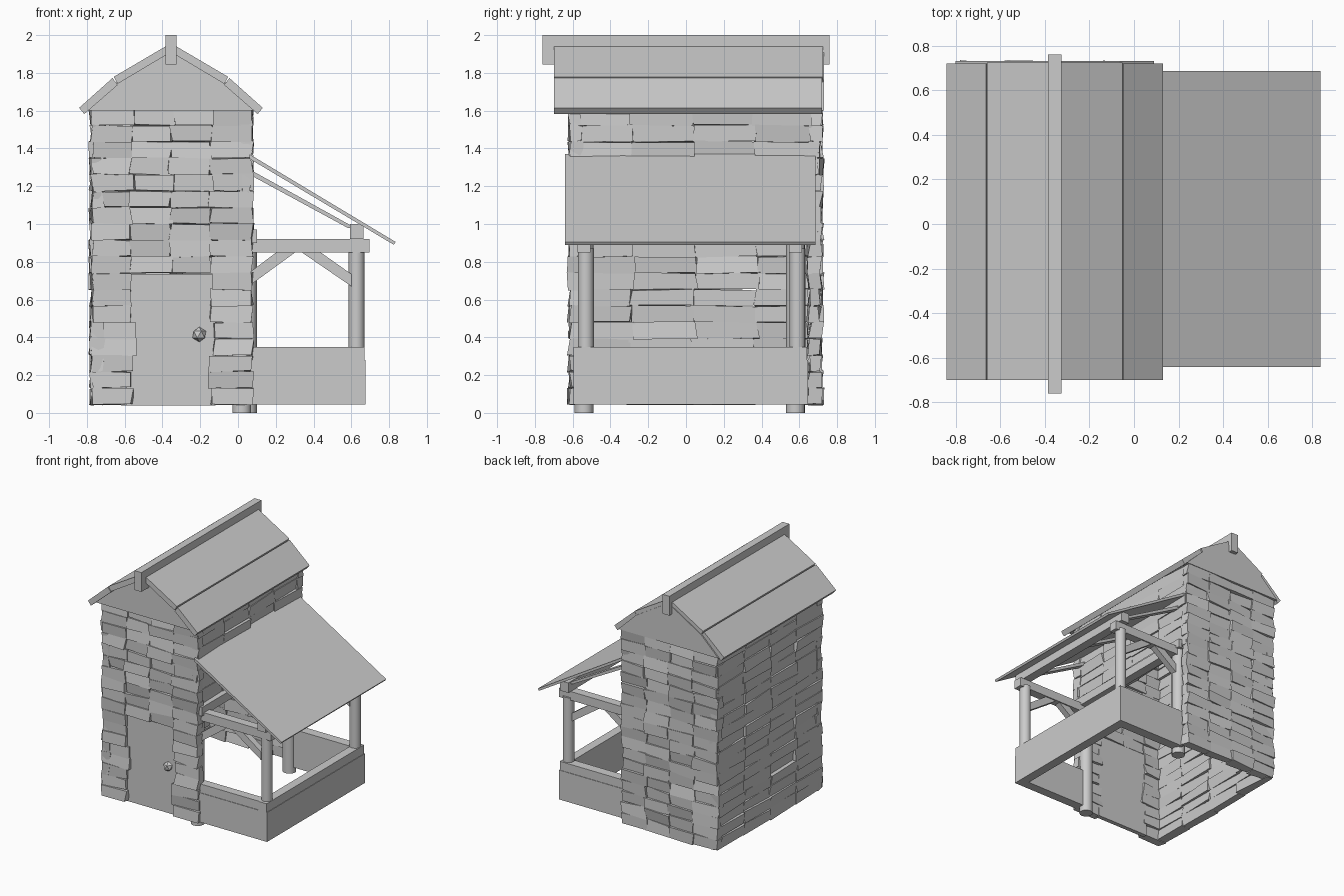
import bpy, bmesh, random

if "Cube" in bpy.data.objects:
    bpy.data.objects.remove(bpy.data.objects["Cube"])

random.seed(7)
CX = -0.355  # ridge line of the tower


def finish(bm, name):
    bmesh.ops.recalc_face_normals(bm, faces=bm.faces)
    me = bpy.data.meshes.new(name)
    bm.to_mesh(me)
    bm.free()
    ob = bpy.data.objects.new(name, me)
    bpy.context.collection.objects.link(ob)
    return ob


def add_box(bm, lo, hi, jit=(0, 0, 0)):
    r = bmesh.ops.create_cube(bm, size=1)
    for v in r["verts"]:
        for i in range(3):
            v.co[i] = (lo[i] if v.co[i] < 0 else hi[i]) + random.uniform(-jit[i], jit[i])


def box(name, lo, hi):
    bm = bmesh.new()
    add_box(bm, lo, hi)
    return finish(bm, name)


def prism(name, pts, y0, y1):
    # extrude an x-z profile along y
    bm = bmesh.new()
    f = bm.faces.new([bm.verts.new((x, y0, z)) for x, z in pts])
    r = bmesh.ops.extrude_face_region(bm, geom=[f])
    bmesh.ops.translate(bm, vec=(0, y1 - y0, 0),
                        verts=[e for e in r["geom"] if isinstance(e, bmesh.types.BMVert)])
    return finish(bm, name)


def post(name, x, y, z0, z1, rad):
    bpy.ops.mesh.primitive_cylinder_add(vertices=16, radius=rad, depth=z1 - z0,
                                        location=(x, y, (z0 + z1) / 2))
    bpy.context.object.name = name
    bpy.ops.object.shade_smooth_by_angle()


# Rough stone walls: jittered blocks in rows
ROWS, Z0, Z1 = 18, 0.045, 1.61
RH = (Z1 - Z0) / ROWS


def stone_wall(name, axis, a0, a1, cols, t0, t1, hole=None):
    bm = bmesh.new()
    w = (a1 - a0) / cols
    for r in range(ROWS):
        z = Z0 + r * RH
        shift = random.uniform(-0.015, 0.015)
        edges = [a0] + [a0 + c * w + shift for c in range(1, cols)] + [a1]
        for c in range(cols):
            if hole and hole(a0 + (c + 0.5) * w, z + RH / 2):
                continue
            d = random.uniform(-0.008, 0.008)
            lo = [edges[c] - 0.002, t0 + d, z]
            hi = [edges[c + 1] + 0.002, t1 + d, z + RH]
            jit = [0.01, 0.012, 0.006]
            if axis == 1:
                for s in (lo, hi, jit):
                    s[0], s[1] = s[1], s[0]
            add_box(bm, lo, hi, jit)
    return finish(bm, name)


stone_wall("front_stones", 0, -0.77, 0.075, 4, -0.615, -0.55,
           lambda x, z: -0.56 < x < -0.13 and z < 0.73)
stone_wall("back_stones", 0, -0.775, 0.07, 4, 0.65, 0.715)
stone_wall("left_stones", 1, -0.61, 0.70, 4, -0.775, -0.71)
stone_wall("right_stones", 1, -0.61, 0.70, 4, 0.01, 0.07, lambda y, z: z < 0.95)

# Door and knob
box("door", (-0.59, -0.59, 0.04), (-0.12, -0.555, 0.735))
bpy.ops.mesh.primitive_ico_sphere_add(subdivisions=1, radius=0.04, location=(-0.205, -0.59, 0.415))
bpy.context.object.name = "door_knob"

# Gables and main roof
upper = [(0.0, 1.957), (0.303, 1.779), (0.282, 1.742), (0.0, 1.91)]
lower = [(0.309, 1.773), (0.486, 1.615), (0.459, 1.582), (0.282, 1.736)]
gable = [(-0.445, 1.6), (0.445, 1.6), (0.29, 1.75), (0, 1.925), (-0.29, 1.75)]
for name, y0, y1 in (("front_gable", -0.665, -0.60), ("back_gable", 0.67, 0.73)):
    prism(name, [(CX + x, z) for x, z in gable], y0, y1)
for side, s in (("left", -1), ("right", 1)):
    prism(side + "_upper_roof", [(CX + s * x, z) for x, z in upper], -0.70, 0.725)
    prism(side + "_lower_roof", [(CX + s * x, z) for x, z in lower], -0.70, 0.72)
box("ridge_beam", (CX - 0.03, -0.76, 1.845), (CX + 0.03, 0.76, 2.0))

# Porch low wall with top rail
for tag, z0, z1, d in (("porch_wall", 0.045, 0.28, 0.0), ("porch_rail", 0.28, 0.35, 0.004)):
    box(tag + "_outer", (0.60, -0.595, z0), (0.674 - d, 0.645 - d, z1))
    box(tag + "_front", (0.06, -0.595 + d, z0), (0.60, -0.52, z1))
    box(tag + "_back", (0.06, 0.565, z0), (0.60, 0.645 - d, z1))

# Porch posts, cross beams and braces
for tag, y, xi in (("front", -0.54, 0.02), ("back", 0.58, 0.05)):
    post(tag + "_inner_post", xi, y, 0.0, 0.95, 0.05)
    post(tag + "_outer_post", 0.628, y + 0.01, 0.3, 0.87, 0.042)
    box(tag + "_cross_beam", (0.03, y - 0.035, 0.85), (0.695, y + 0.035, 0.92))
    prism(tag + "_inner_brace", [(0.07, 0.68), (0.07, 0.75), (0.21, 0.855), (0.31, 0.855)],
          y - 0.025, y + 0.025)
    prism(tag + "_outer_brace", [(0.33, 0.855), (0.43, 0.855), (0.6, 0.735), (0.6, 0.67)],
          y - 0.025, y + 0.025)
box("outer_long_beam", (0.592, -0.60, 0.92), (0.665, 0.645, 1.0))
box("inner_long_beam", (0.03, -0.60, 0.90), (0.10, 0.645, 0.97))

# Lean-to roof on rafters
prism("porch_roof", [(0.06, 1.37), (0.835, 0.905), (0.825, 0.89), (0.06, 1.346)], -0.64, 0.685)
for i, y in enumerate((-0.535, 0.02, 0.58)):
    prism("rafter_%d" % (i + 1), [(0.06, 1.29), (0.62, 0.98), (0.58, 0.98), (0.06, 1.262)],
          y - 0.03, y + 0.03)
